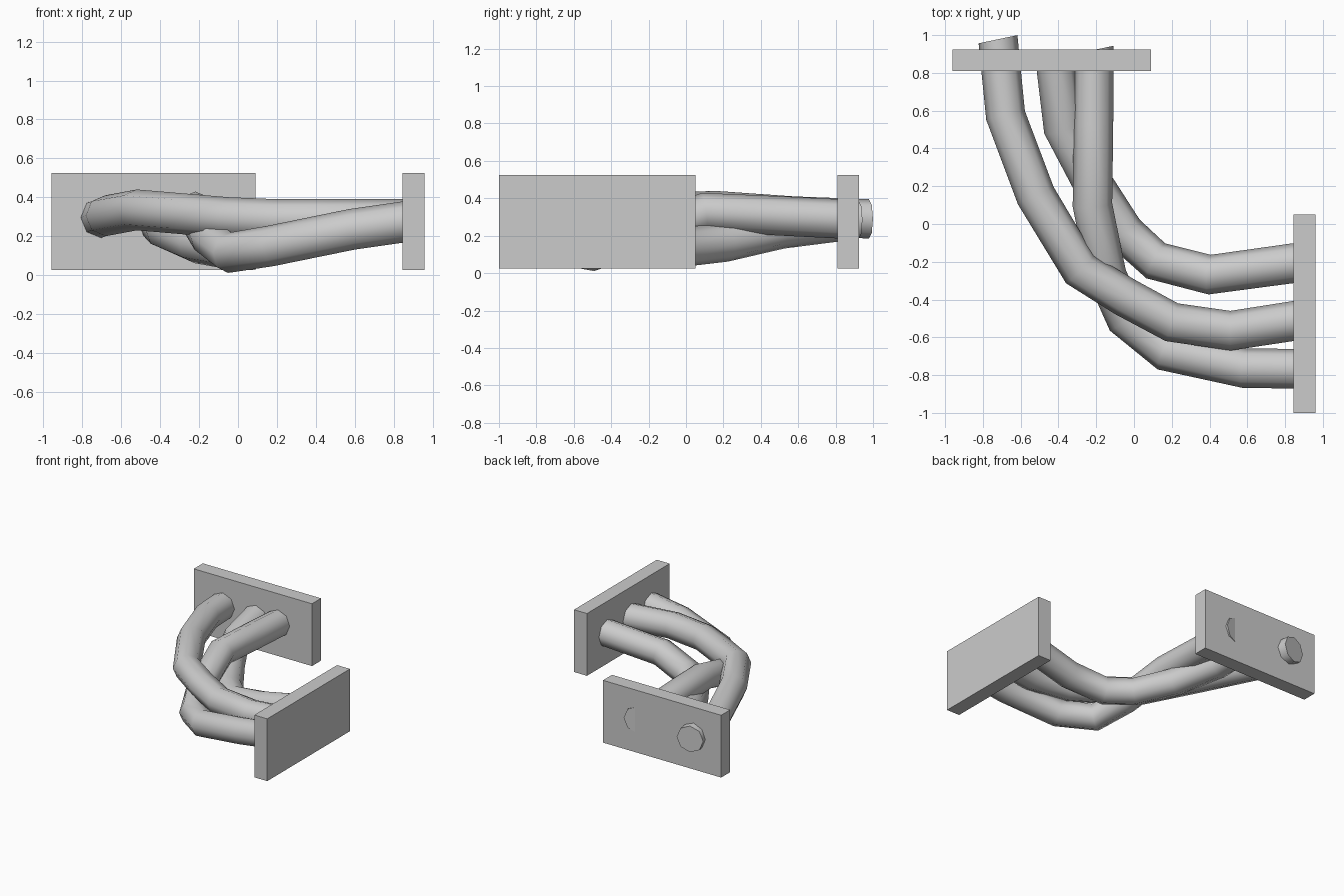
import bpy, bmesh, math
from mathutils import Vector

if "Cube" in bpy.data.objects:
    bpy.data.objects.remove(bpy.data.objects["Cube"])

RADIUS, SIDES = 0.105, 8


def plate(name, lo, hi):
    lo, hi = Vector(lo), Vector(hi)
    bpy.ops.mesh.primitive_cube_add(size=1, location=(lo + hi) / 2)
    ob = bpy.context.object
    ob.name = name
    ob.scale = hi - lo
    bpy.ops.object.transform_apply(location=False, rotation=False, scale=True)


def tube(name, path, end_dir):
    """Sweep an octagon along a path; end_dir tilts the first cap."""
    pts = [Vector(p) for p in path]
    bm = bmesh.new()
    rings = []
    for i, p in enumerate(pts):
        if i == 0:
            t = -Vector(end_dir)
        elif i == len(pts) - 1:
            t = p - pts[i - 1]
        else:
            t = (p - pts[i - 1]).normalized() + (pts[i + 1] - p).normalized()
        t.normalize()
        side = t.cross(Vector((0, 0, 1))).normalized()
        up = side.cross(t)
        ring = []
        for k in range(SIDES):
            a = 2 * math.pi * k / SIDES
            ring.append(bm.verts.new(p + RADIUS * (math.cos(a) * side + math.sin(a) * up)))
        rings.append(ring)
    for r0, r1 in zip(rings, rings[1:]):
        for k in range(SIDES):
            j = (k + 1) % SIDES
            bm.faces.new((r0[k], r0[j], r1[j], r1[k]))
    bm.faces.new(rings[0])
    bm.faces.new(rings[-1])
    bmesh.ops.recalc_face_normals(bm, faces=bm.faces)
    me = bpy.data.meshes.new(name)
    bm.to_mesh(me)
    bm.free()
    ob = bpy.data.objects.new(name, me)
    bpy.context.collection.objects.link(ob)
    bpy.ops.object.select_all(action='DESELECT')
    ob.select_set(True)
    bpy.context.view_layer.objects.active = ob
    bpy.ops.object.shade_smooth_by_angle(angle=math.radians(50))


# Mounting plates at right angles
plate("back_plate", (-0.96, 0.81, 0.025), (0.09, 0.925, 0.525))
plate("right_plate", (0.845, -1.0, 0.025), (0.96, 0.05, 0.525))

# Three bent pipes, each from the back plate to the right plate
tube("upper_pipe", [
    (-0.72, 0.978, 0.29), (-0.68, 0.575, 0.305), (-0.52, 0.15, 0.335),
    (-0.285, -0.24, 0.315), (-0.05, -0.385, 0.295), (0.2, -0.52, 0.285),
    (0.51, -0.565, 0.285), (0.9, -0.505, 0.285)], (-0.21, 1, 0))
tube("outer_pipe", [
    (-0.21, 0.922, 0.285), (-0.215, 0.52, 0.305), (-0.22, 0.1, 0.325),
    (-0.145, -0.27, 0.2), (-0.045, -0.5, 0.115), (0.17, -0.675, 0.15),
    (0.585, -0.763, 0.235), (0.9, -0.767, 0.28)], (-0.21, 1, 0))
tube("inner_pipe", [
    (-0.42, 0.9, 0.285), (-0.375, 0.51, 0.235), (-0.215, 0.21, 0.165),
    (-0.05, -0.045, 0.135), (0.115, -0.195, 0.145), (0.4, -0.268, 0.21),
    (0.9, -0.2, 0.28)], (-0.1, 1, 0.1))
